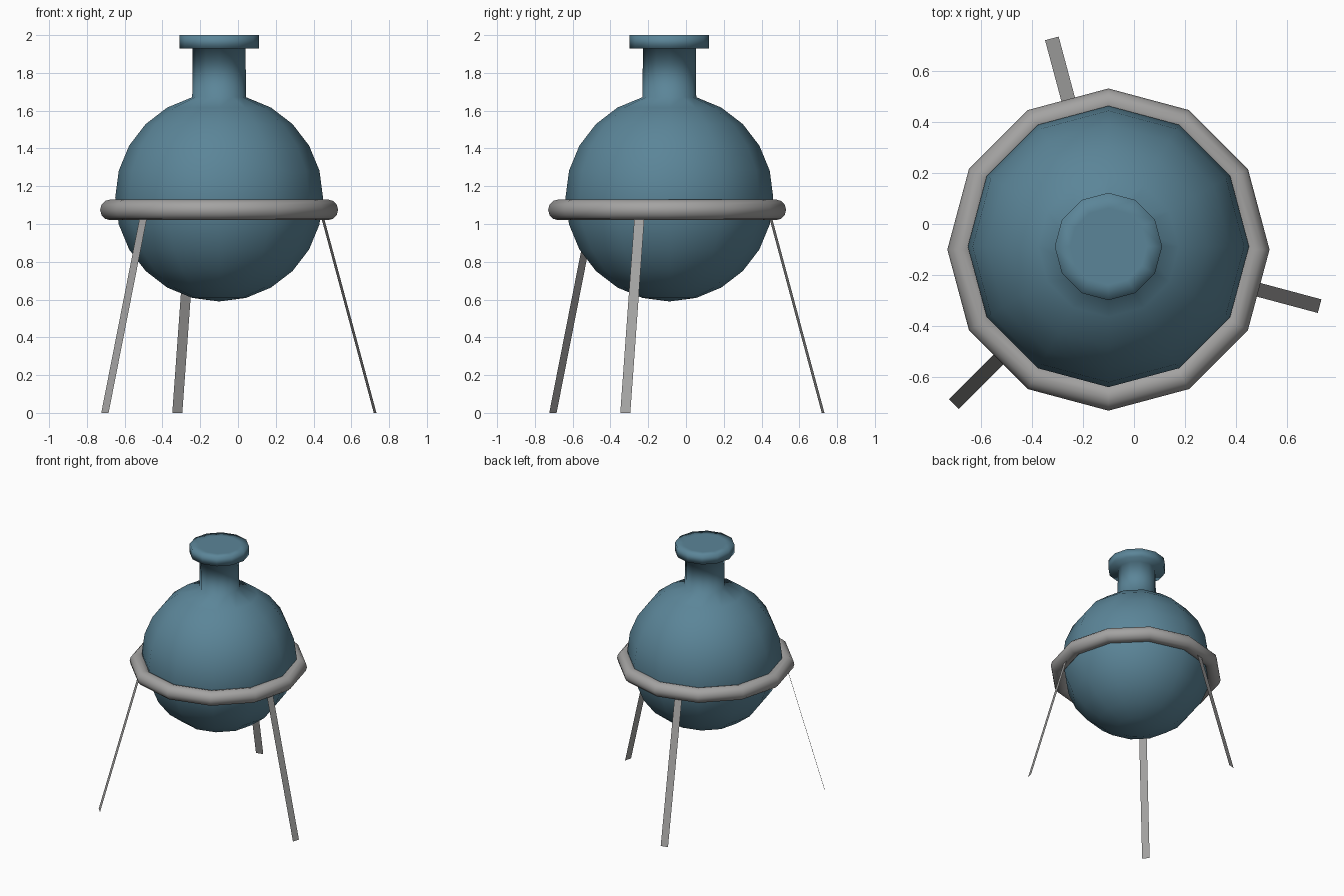
import bpy
import bmesh
from math import sin, cos, pi, radians
from mathutils import Matrix, Vector

old = bpy.data.objects.get("Cube")
if old:
    bpy.data.objects.remove(old, do_unlink=True)

SIDES = 12


def material(name, rgb):
    mat = bpy.data.materials.new(name)
    mat.use_nodes = True
    mat.diffuse_color = (*rgb, 1)
    mat.node_tree.nodes["Principled BSDF"].inputs["Base Color"].default_value = (*rgb, 1)
    return mat


def finish(bm, name, mat, smooth):
    mesh = bpy.data.meshes.new(name)
    for face in bm.faces:
        face.smooth = smooth
    bm.to_mesh(mesh)
    bm.free()
    mesh.materials.append(mat)
    obj = bpy.data.objects.new(name, mesh)
    bpy.context.collection.objects.link(obj)
    return obj


def lathe(name, profile, centre, mat, closed=False):
    """Revolve (radius, height) points around a vertical axis."""
    bm = bmesh.new()
    verts = [bm.verts.new((r, 0, z)) for r, z in profile]
    edges = [bm.edges.new(pair) for pair in zip(verts, verts[1:])]
    if closed:
        edges.append(bm.edges.new((verts[-1], verts[0])))
    bmesh.ops.spin(bm, geom=verts + edges, cent=(0, 0, 0), axis=(0, 0, 1),
                   angle=2 * pi, steps=SIDES, use_duplicate=False)
    bmesh.ops.remove_doubles(bm, verts=bm.verts, dist=0.0005)
    bmesh.ops.recalc_face_normals(bm, faces=bm.faces)
    bmesh.ops.translate(bm, verts=bm.verts, vec=centre)
    return finish(bm, name, mat, True)


blue = material("blue glass", (0.105, 0.235, 0.315))
grey = material("grey metal", (0.37, 0.365, 0.36))

# Flask: round bulb, straight neck and flared lip
R, MID = 0.55, 1.14
profile = [(R * cos(radians(a)), MID + R * sin(radians(a))) for a in range(-90, 76, 15)]
profile += [(0.14, 1.93), (0.21, 1.93), (0.21, 2.0), (0.15, 2.0), (0, 2.0)]
lathe("flask", profile, (-0.1, -0.088, 0), blue)

# Ring that holds the bulb
TUBE = 0.055
section = [(0.575 + TUBE * cos(2 * pi * i / SIDES), TUBE * sin(2 * pi * i / SIDES))
           for i in range(SIDES)]
lathe("support_ring", section, (-0.1, -0.1, 1.075), grey, closed=True)

# Three thin splayed legs
for name, angle in (("left_leg", -15), ("back_leg", 105), ("right_leg", 225)):
    bm = bmesh.new()
    half = 0.0275
    corners = [(0.855, -half, 0), (0.855, half, 0), (0.56, half, 1.06), (0.56, -half, 1.06)]
    bm.faces.new([bm.verts.new(c) for c in corners])
    bm.transform(Matrix.Translation(Vector((-0.1, -0.1, 0)))
                 @ Matrix.Rotation(radians(angle), 4, "Z"))
    finish(bm, name, grey, False)
